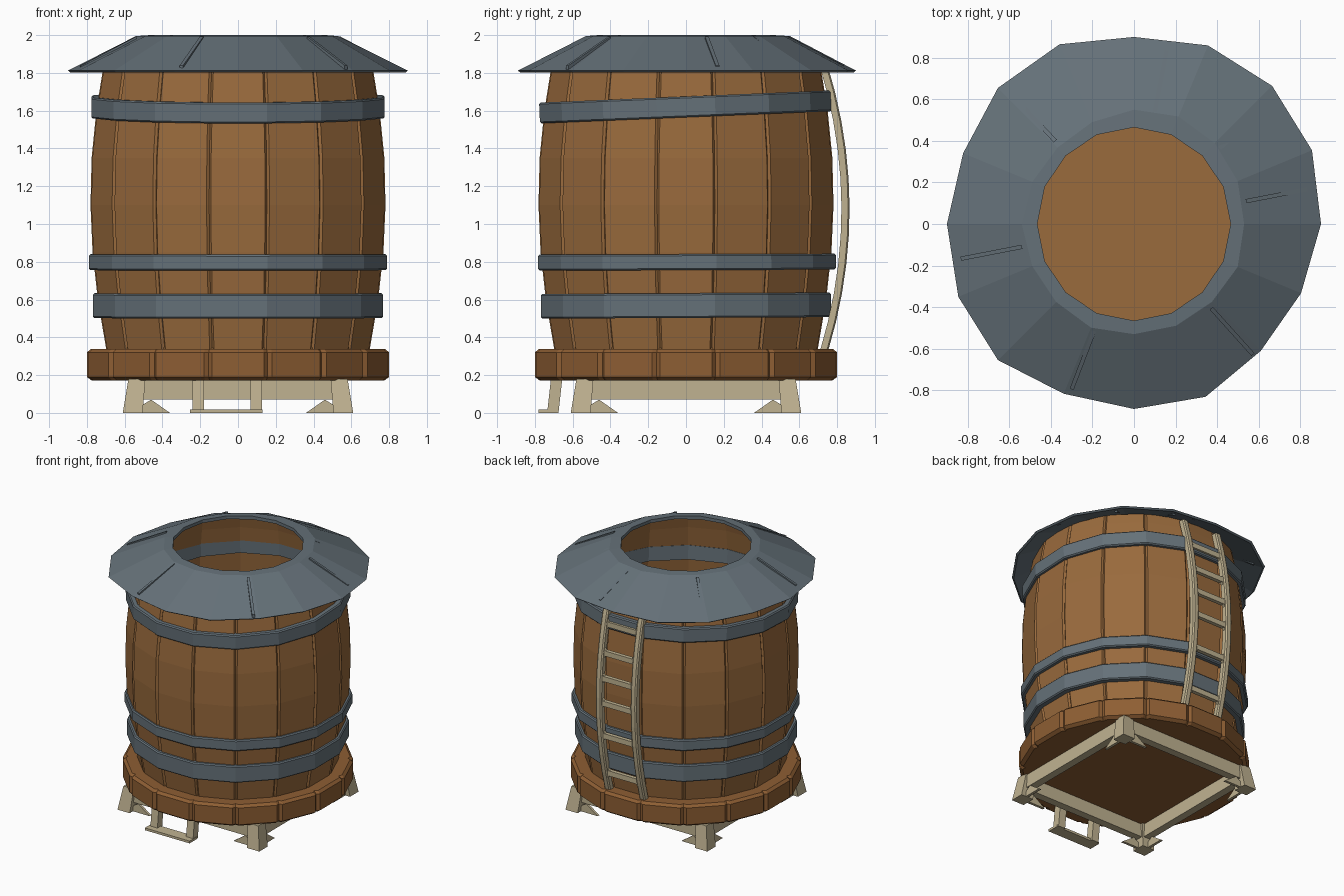
import bpy, bmesh, math
from mathutils import Vector, Matrix

if "Cube" in bpy.data.objects:
    bpy.data.objects.remove(bpy.data.objects["Cube"])

def material(name, rgb):
    m = bpy.data.materials.new(name)
    m.diffuse_color = (*rgb, 1)
    m.use_nodes = True
    m.node_tree.nodes["Principled BSDF"].inputs["Base Color"].default_value = m.diffuse_color
    return m

WOOD = material("stave_wood", (0.32, 0.145, 0.046))
DARK = material("base_wood", (0.27, 0.112, 0.033))
IRON = material("grey_iron", (0.130, 0.165, 0.190))
PALE = material("pale_timber", (0.53, 0.45, 0.285))
N = 16

def loft(name, rings, mat, loop=False):
    """Skin a list of equal-length rings; cap the ends or join last to first."""
    bm = bmesh.new()
    vs = [[bm.verts.new(p) for p in r] for r in rings]
    n = len(rings[0])
    for a in range(len(rings) if loop else len(rings) - 1):
        lo, hi = vs[a], vs[(a + 1) % len(rings)]
        for i in range(n):
            bm.faces.new((lo[i], lo[(i + 1) % n], hi[(i + 1) % n], hi[i]))
    if not loop:
        bm.faces.new(vs[0])
        bm.faces.new(vs[-1])
    bmesh.ops.recalc_face_normals(bm, faces=bm.faces)
    me = bpy.data.meshes.new(name)
    bm.to_mesh(me)
    bm.free()
    me.materials.append(mat)
    ob = bpy.data.objects.new(name, me)
    bpy.context.collection.objects.link(ob)
    return ob

def box(name, x0, x1, y0, y1, z0, z1, mat):
    return loft(name, [[(x0, y0, z), (x1, y0, z), (x1, y1, z), (x0, y1, z)] for z in (z0, z1)], mat)

def plank_ring(apothem, z, gap, depth):
    """16-sided ring with a V groove at each corner."""
    R = apothem / math.cos(math.pi / N)
    pts = []
    for k in range(N):
        a = 2 * math.pi * (k + 0.5) / N
        c = Vector((math.cos(a), math.sin(a), 0))
        before = Vector((math.sin(a - math.pi / N), -math.cos(a - math.pi / N), 0))
        after = Vector((-math.sin(a + math.pi / N), math.cos(a + math.pi / N), 0))
        for p in (c * R + before * gap, c * (R - depth), c * R + after * gap):
            pts.append((p.x, p.y, z))
    return pts

# barrel staves: bulging outer wall, thin inner wall
profile = [(0.32, 0.695), (0.6, 0.742), (0.85, 0.77), (1.1, 0.781), (1.35, 0.775),
           (1.6, 0.75), (1.8, 0.718), (1.88, 0.70)]
rings = [plank_ring(r, z, 0.012, 0.014) for z, r in profile]
rings += [plank_ring(r - 0.03, z, 0.012, 0.0) for z, r in reversed(profile)]
loft("barrel_staves", rings, WOOD, True)

# round base of bevelled blocks
base = [(0.172, 0.775), (0.19, 0.80), (0.32, 0.80), (0.338, 0.78)]
loft("base_platform", [plank_ring(r, z, 0.022, 0.02) for z, r in base], DARK)
loft("barrel_floor", [plank_ring(0.69, z, 0.012, 0) for z in (0.33, 0.345)], WOOD)

# iron hoops
def hoop(name, z, half, outer, inner, tilt=0, dy=0):
    b = 0.008
    prof = [(inner, -half), (outer - b, -half), (outer, -half + b),
            (outer, half - b), (outer - b, half), (inner, half)]
    rings = []
    for r, h in prof:
        R = r / math.cos(math.pi / N)
        rings.append([(R * math.cos(2 * math.pi * (k + .5) / N),
                       R * math.sin(2 * math.pi * (k + .5) / N), h) for k in range(N)])
    ob = loft(name, rings, IRON, True)
    ob.matrix_world = Matrix.Translation((0, dy, z)) @ Matrix.Rotation(math.radians(tilt), 4, 'X')

hoop("hoop_bottom", 0.568, 0.065, 0.768, 0.72, 0.3)
hoop("hoop_lower", 0.798, 0.042, 0.788, 0.74, 0.2, 0.005)
hoop("hoop_upper", 1.62, 0.055, 0.776, 0.708, 2.4, 0.0)

# slightly uneven conical roof with open centre
rim = [.90, .927, .94, .93, .90, .936, .926, .89, .90, .915, .926, .884, .89, .90, .863, .87]
lip = [.53, .54, .55, .56, .55, .53, .52, .53, .54, .53, .53, .54, .53, .53, .53, .54]

def roof_ring(radii, z, k=1.0):
    return [(r * k * math.cos(2 * math.pi * i / N), r * k * math.sin(2 * math.pi * i / N), z)
            for i, r in enumerate(radii)]

loft("roof", [roof_ring(rim, 1.802, 0.985), roof_ring(rim, 1.812), roof_ring(lip, 1.995),
              roof_ring([0.465] * N, 2.0), roof_ring([0.465] * N, 1.975)], IRON, True)

# raised seams on the roof
def seam(name, deg, side):
    a = math.radians(deg)
    u = Vector((math.cos(a), math.sin(a), 0))
    v = Vector((-u.y, u.x, 0)) * 0.01
    o = v * side
    z = Vector((0, 0, 1))
    rings = []
    for r, h in ((0.55, 1.987), (0.85, 1.833)):
        c = u * r + o
        rings.append([c - v + z * (h - .02), c + v + z * (h - .02), c + v + z * (h + .006), c - v + z * (h + .006)])
    loft(name, rings, IRON)

for i, d in enumerate((11, 41, 69, 79, 133, 191, 249, 312)):
    seam(f"roof_seam_{i}", d, 0.5)

# curved ladder on the back
def ladder_y(z):
    return 0.848 - 0.11 * ((z - 1.08) / 0.74) ** 2

for s, side in ((-1, "left"), (1, "right")):
    rings = []
    for i in range(11):
        z = 0.33 + i * 0.152
        y = ladder_y(z)
        x = s * 0.15
        rings.append([(x - .025, y - .025, z), (x + .025, y - .025, z), (x + .025, y + .01, z),
                      (x + .015, y + .018, z), (x - .015, y + .018, z), (x - .025, y + .01, z)])
    loft(f"ladder_rail_{side}", rings, PALE)
for i, z in enumerate((0.48, 0.79, 1.05, 1.24, 1.43, 1.64)):
    y = ladder_y(z)
    box(f"ladder_rung_{i}", -0.13, 0.13, y - .022, y + .008, z - .02, z + .02, PALE)
    # small corner blocks where the rung meets the rails
    for s in (-1, 1):
        loft(f"rung_block_{i}_{s}", [[(s * .13, yy, z - .04), (s * .095, yy, z), (s * .13, yy, z + .04)]
                                     for yy in (y - .018, y + .004)], PALE)

# splayed legs with foot gussets
for sx in (-1, 1):
    for sy in (-1, 1):
        tag = f"{'front' if sy < 0 else 'back'}_{'left' if sx < 0 else 'right'}"
        rings = []
        for z, a, b in ((0, .505, .61), (0.18, .49, .58)):
            rings.append([(sx * a, sy * a, z), (sx * b, sy * a, z), (sx * b, sy * b, z), (sx * a, sy * b, z)])
        loft(f"leg_{tag}", rings, PALE)
        tri = ((.36, 0), (.51, 0), (.51, .04), (.46, .07))
        loft(f"gusset_x_{tag}", [[(sx * t, sy * d, z) for t, z in tri] for d in (.55, .57)], PALE)
        loft(f"gusset_y_{tag}", [[(sx * d, sy * t, z) for t, z in tri] for d in (.55, .57)], PALE)

# square frame under the base
for s, (n1, n2) in ((-1, ("front", "left")), (1, ("back", "right"))):
    lo, hi = sorted((s * 0.51, s * 0.57))
    box(f"beam_{n1}", -0.51, 0.51, lo, hi, 0.07, 0.178, PALE)
    box(f"beam_{n2}", lo, hi, -0.51, 0.51, 0.07, 0.178, PALE)

# hanging step at the front
for x, side in ((-0.21, "left"), (0.097, "right")):
    rings = [[(x - .03, y - .03, z), (x + .03, y - .03, z), (x + .03, y + .03, z), (x - .03, y + .03, z)]
             for z, y in ((0.0, -0.705), (0.18, -0.685))]
    loft(f"step_post_{side}", rings, PALE)
box("step_tread", -0.255, 0.13, -0.78, -0.69, 0.0, 0.018, PALE)
